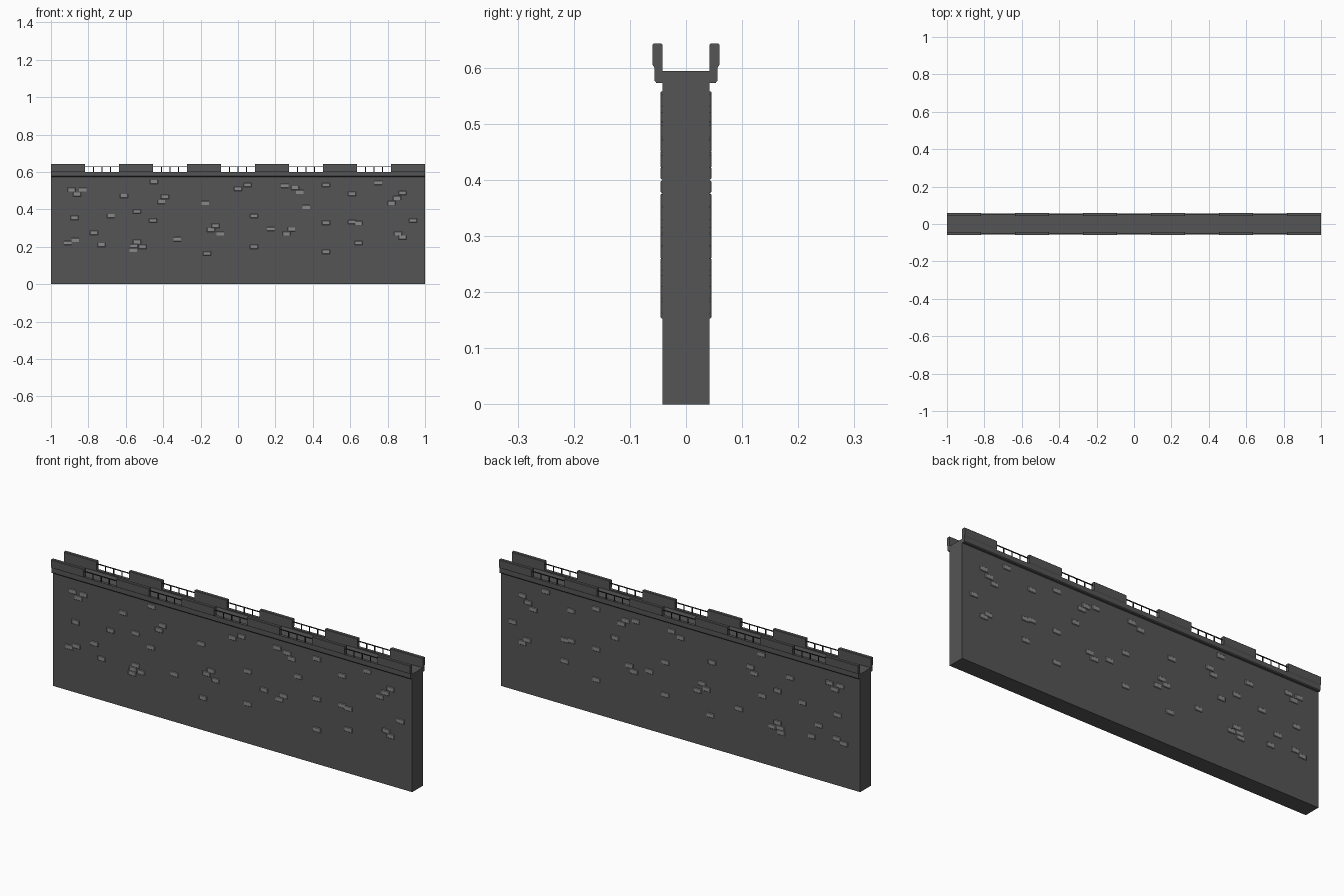
import bpy, bmesh

if "Cube" in bpy.data.objects:
    bpy.data.objects.remove(bpy.data.objects["Cube"])

def material(name, rgb):
    m = bpy.data.materials.new(name)
    m.diffuse_color = (*rgb, 1)
    m.use_nodes = True
    m.node_tree.nodes["Principled BSDF"].inputs["Base Color"].default_value = m.diffuse_color
    return m

STONE = material("dark_stone", (0.09, 0.09, 0.09))
PALE = material("pale_brick", (0.25, 0.25, 0.25))
IRON = material("iron", (0.02, 0.025, 0.02))

def finish(name, bm, mat):
    bmesh.ops.recalc_face_normals(bm, faces=bm.faces)
    me = bpy.data.meshes.new(name)
    bm.to_mesh(me)
    bm.free()
    ob = bpy.data.objects.new(name, me)
    bpy.context.collection.objects.link(ob)
    me.materials.append(mat)
    return ob

def mirror_y(ob):
    m = ob.modifiers.new("both_sides", 'MIRROR')
    m.use_axis = (False, True, False)

def add_box(bm, x0, x1, y0, y1, z0, z1):
    vs = bmesh.ops.create_cube(bm, size=1)['verts']
    for v in vs:
        v.co = (x1 if v.co.x > 0 else x0, y1 if v.co.y > 0 else y0, z1 if v.co.z > 0 else z0)
    return vs

def add_extrusion(bm, profile, x0, x1):
    f = bm.faces.new([bm.verts.new((x0, y, z)) for y, z in profile])
    r = bmesh.ops.extrude_face_region(bm, geom=[f])
    for v in r['geom']:
        if isinstance(v, bmesh.types.BMVert):
            v.co.x = x1

W = 0.042          # half thickness of the wall
STEP = 2 / 11      # width of one merlon or gap

# wall body with walkway on top
bm = bmesh.new()
add_box(bm, -1, 1, -W, W, 0, 0.594)
finish("wall_body", bm, STONE)

# projecting cornice that forms the low parapet
bm = bmesh.new()
add_extrusion(bm, [(-W, 0.573), (-0.053, 0.573), (-0.056, 0.577),
                   (-0.056, 0.600), (-W, 0.600)], -1, 1)
mirror_y(finish("cornice", bm, STONE))

# tall merlons
bm = bmesh.new()
for i in range(0, 11, 2):
    x = -1 + i * STEP
    add_extrusion(bm, [(-W, 0.598), (-0.055, 0.598), (-0.0595, 0.605), (-0.0595, 0.641),
                       (-0.0575, 0.643), (-0.044, 0.643), (-W, 0.641)], x, x + STEP)
mirror_y(finish("merlons", bm, STONE))

# iron railings in the gaps
bm = bmesh.new()
R = 0.002
for i in range(1, 11, 2):
    x = -1 + i * STEP
    add_box(bm, x, x + STEP, -0.050 - R, -0.050 + R, 0.626, 0.630)
    for k in (1, 2, 3):
        px = x + STEP * k / 4
        add_box(bm, px - R, px + R, -0.050 - R, -0.050 + R, 0.599, 0.627)
mirror_y(finish("railings", bm, IRON))

# scattered raised bricks: centre x, z in hundredths
BRICKS = [(-89, 50.5), (-83, 50.5), (-86, 48), (-87.5, 35.5), (-91, 22), (-87, 23.5), (-77, 27.5),
          (-73, 21), (-68, 36.5), (-61, 47.2), (-54, 38.8), (-45, 54.7), (-39, 46.7), (-41, 44),
          (-45.5, 34), (-32.5, 24), (-54, 22.7), (-51, 20), (-55.5, 20.4), (-56, 18.2), (-17.5, 43.3),
          (-12, 31.2), (-14.5, 29), (-9.5, 27), (-16.5, 16.4), (0, 51), (5, 53), (8.5, 36.4), (8.5, 20),
          (17.5, 29.5), (25, 52.6), (30.5, 51.5), (33, 49.2), (36.5, 41.2), (28.5, 29.3), (26, 27),
          (47, 53), (47, 32.8), (47, 17.3), (61, 48.3), (61, 33.2), (64.5, 32.6), (64.5, 22), (75, 54.2),
          (88, 48.7), (85, 46), (82, 43.3), (93.5, 34), (85.5, 27), (88, 25)]
bm = bmesh.new()
for cx, cz in BRICKS:
    x, z = cx / 100, cz / 100
    vs = add_box(bm, x - 0.021, x + 0.021, -0.0455, -0.036, z - 0.011, z + 0.011)
    edges = {e for v in vs for e in v.link_edges if all(w.co.y < -0.045 for w in e.verts)}
    bmesh.ops.bevel(bm, geom=list(edges), offset=0.002, segments=1, affect='EDGES')
mirror_y(finish("raised_bricks", bm, PALE))
